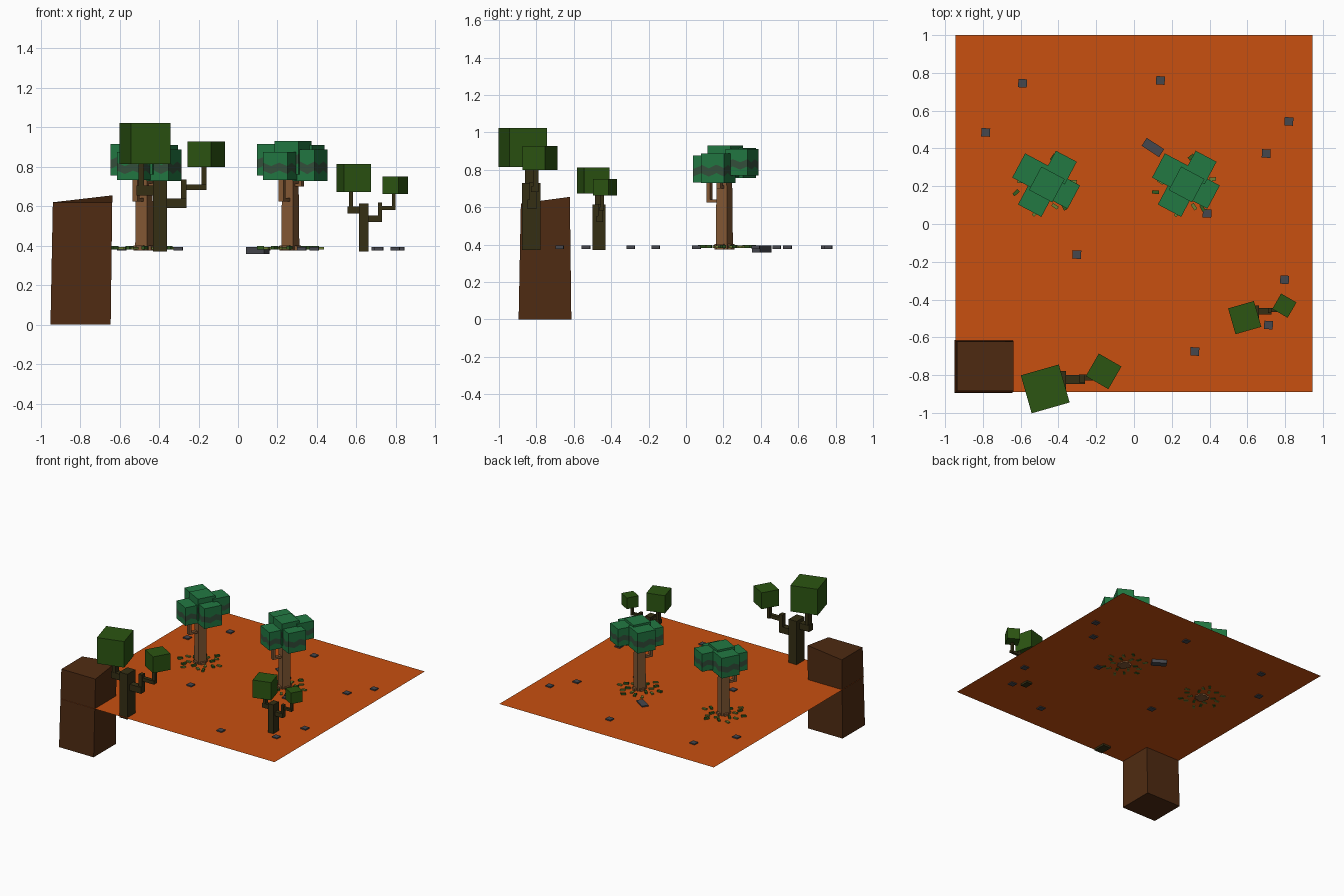
import bpy, bmesh, math, random
from mathutils import Matrix, Vector

if "Cube" in bpy.data.objects:
    bpy.data.objects.remove(bpy.data.objects["Cube"])

random.seed(4)
R = math.radians


def material(name, r, g, b):
    m = bpy.data.materials.new(name)
    m.diffuse_color = (r, g, b, 1)
    m.use_nodes = True
    m.node_tree.nodes["Principled BSDF"].inputs["Base Color"].default_value = m.diffuse_color
    return m


ORANGE = material("orange_sand", .58, .08, .005)
CLIFF = material("dark_earth", .078, .024, .006)
GREEN = material("leaf_green", .016, .19, .055)
BAND = material("grey_green_band", .035, .08, .045)
OLIVE = material("olive_leaf", .025, .09, .006)
DARKWOOD = material("dark_wood", .035, .028, .007)
WOOD = material("brown_wood", .23, .10, .035)
STONE = material("grey_stone", .06, .063, .074)
LITTER = material("pale_litter", .16, .22, .035)
LITTER2 = material("green_litter", .035, .11, .015)


def make(name, bm, mats, place=Matrix()):
    bmesh.ops.recalc_face_normals(bm, faces=bm.faces)
    me = bpy.data.meshes.new(name)
    bm.to_mesh(me)
    bm.free()
    for m in mats:
        me.materials.append(m)
    ob = bpy.data.objects.new(name, me)
    ob.matrix_world = place
    bpy.context.collection.objects.link(ob)
    return ob


def add_box(bm, x0, x1, y0, y1, z0, z1, rot=0, taper=1, mat=0):
    """Box from its extents, turned by rot degrees about its own centre."""
    c = Vector(((x0 + x1) / 2, (y0 + y1) / 2, (z0 + z1) / 2))
    m = (Matrix.Translation(c) @ Matrix.Rotation(R(rot), 4, 'Z')
         @ Matrix.Diagonal((x1 - x0, y1 - y0, z1 - z0, 1)))
    vs = bmesh.ops.create_cube(bm, size=1)["verts"]
    for v in vs:
        if v.co.z > 0:
            v.co.x *= taper
            v.co.y *= taper
    for f in {f for v in vs for f in v.link_faces}:
        f.material_index = mat
    bmesh.ops.transform(bm, matrix=m, verts=vs)
    return vs


def boxes(name, items, mat, place=Matrix()):
    bm = bmesh.new()
    for it in items:
        add_box(bm, *it)
    return make(name, bm, [mat], place)


def centred(x, y, w, d, z0, z1, rot=0):
    return (x - w / 2, x + w / 2, y - d / 2, y + d / 2, z0, z1, rot)


# Ground sheet
GZ = .385
bm = bmesh.new()
bm.faces.new([bm.verts.new(p) for p in ((-.945, -.89, GZ), (.945, -.89, GZ),
                                        (.945, 1, GZ), (-.945, 1, GZ))])
make("ground", bm, [ORANGE])

# Corner cliff block, leaning slightly with one high corner
bm = bmesh.new()
for v in add_box(bm, -.95, -.645, -.895, -.613, 0, .62):
    if v.co.z > .1:
        v.co.x += .012 if v.co.x < -.8 else .008
        v.co.y += .012 if v.co.y < -.7 else -.008
        if v.co.y > -.7:
            v.co.z += .035 if v.co.x > -.8 else 0
make("cliff_block", bm, [CLIFF])

# Forked trees with two cube crowns (the second is a smaller copy)
for label, place in (("large", Matrix.Translation((-.395, -.828, .37))),
                     ("small", Matrix.Translation((.637, -.465, .37)) @ Matrix.Scale(.68, 4))):
    boxes(f"forked_trunk_{label}", [
        (-.035, .035, -.05, .05, 0, .36),
        (-.12, -.03, -.035, .015, .285, .335),     # left arm
        (-.11, -.08, -.033, .012, .285, .45),      # left stem
        (.03, .135, -.02, .028, .22, .27),         # right arm
        (.105, .135, -.01, .03, .22, .365),        # right riser
        (.105, .235, .0, .03, .312, .34),          # right upper arm
        (.21, .235, .01, .04, .312, .44),          # right stem
    ], DARKWOOD, place)
    boxes(f"forked_crown_{label}", [
        centred(-.075, -.045, .209, .209, .445, .652, 16),
        centred(.234, .048, .138, .138, .428, .558, -30),
    ], OLIVE, place)


def banded_box(bm, x, y, w, d, z0, z1, shift):
    """Crown box whose sides carry a jagged stripe (material 1)."""
    n = 3
    cs = [(-w/2, -d/2), (w/2, -d/2), (w/2, d/2), (-w/2, d/2)]
    ring = []
    for i in range(4):
        a, b = cs[i], cs[(i + 1) % 4]
        ring += [(x + a[0] + (b[0] - a[0]) * k / n,
                  y + a[1] + (b[1] - a[1]) * k / n) for k in range(n)]
    h = z1 - z0
    rows = []
    for lvl in (0, .28, .56, 1):
        jag = .06 if 0 < lvl < 1 else 0
        rows.append([bm.verts.new((p[0], p[1], z0 + h * (lvl + jag * (1 if (i + shift) % 2 else -1))))
                     for i, p in enumerate(ring)])
    m = len(ring)
    for r in range(3):
        for i in range(m):
            j = (i + 1) % m
            f = bm.faces.new((rows[r][i], rows[r][j], rows[r+1][j], rows[r+1][i]))
            f.material_index = 1 if r == 1 else 0
    bm.faces.new(rows[0][::-1])
    bm.faces.new(rows[3])


# Straight trees with five-box banded crowns
CROWN = [(-.094, .029, .15, .145, .755, .915), (.031, .123, .125, .135, .77, .91),
         (.1035, .018, .128, .14, .728, .888), (-.005, -.086, .14, .138, .732, .875),
         (.01, .01, .14, .14, .76, .93)]
for label, x in (("left", -.475), ("right", .265)):
    place = Matrix.Translation((x, .205, 0)) @ Matrix.Rotation(R(-28), 4, 'Z')
    bm = bmesh.new()
    for i, c in enumerate(CROWN):
        banded_box(bm, *c, i)
    make(f"banded_crown_{label}", bm, [GREEN, BAND], place)
    boxes(f"straight_trunk_{label}", [
        (-.034, .034, -.034, .034, .375, .78, 0, .9),
        (-.014, .014, -.10, -.02, .625, .642),     # front twig
        (-.014, .014, -.10, -.08, .625, .75),
        (.02, .07, -.01, .015, .70, .715),         # side twig
        (.052, .07, -.01, .015, .70, .76),
        (-.05, -.02, -.02, .02, .375, .402),       # root stubs
        (.02, .05, -.02, .02, .375, .402),
        (-.02, .02, -.05, -.02, .375, .402),
        (-.02, .02, .02, .05, .375, .402),
    ], WOOD, place)
    # Fallen leaves scattered round the base
    bm = bmesh.new()
    for i in range(18):
        a = i * math.tau / 18 + random.uniform(-.1, .1)
        r = (.085, .125, .155)[i % 3]
        px, py = r * math.cos(a), r * math.sin(a)
        add_box(bm, *centred(px, py, .036, .018, .381, .394 + .004 * (i % 2),
                             math.degrees(a) + random.uniform(-40, 40)), 1, i % 2)
    make(f"leaf_litter_{label}", bm, [LITTER, LITTER2], place)

# Scattered stones and one larger slab
SPOTS = [(-.59, .745), (.14, .76), (-.785, .485), (.82, .543), (.70, .373), (.387, .056),
         (-.303, -.162), (.797, -.295), (.712, -.535), (.322, -.675)]
boxes("stones", [centred(x, y, .046, .044, .377, .394, -3) for x, y in SPOTS], STONE)
boxes("stone_slab", [centred(.1, .405, .11, .05, .358, .394, -33)], STONE)
